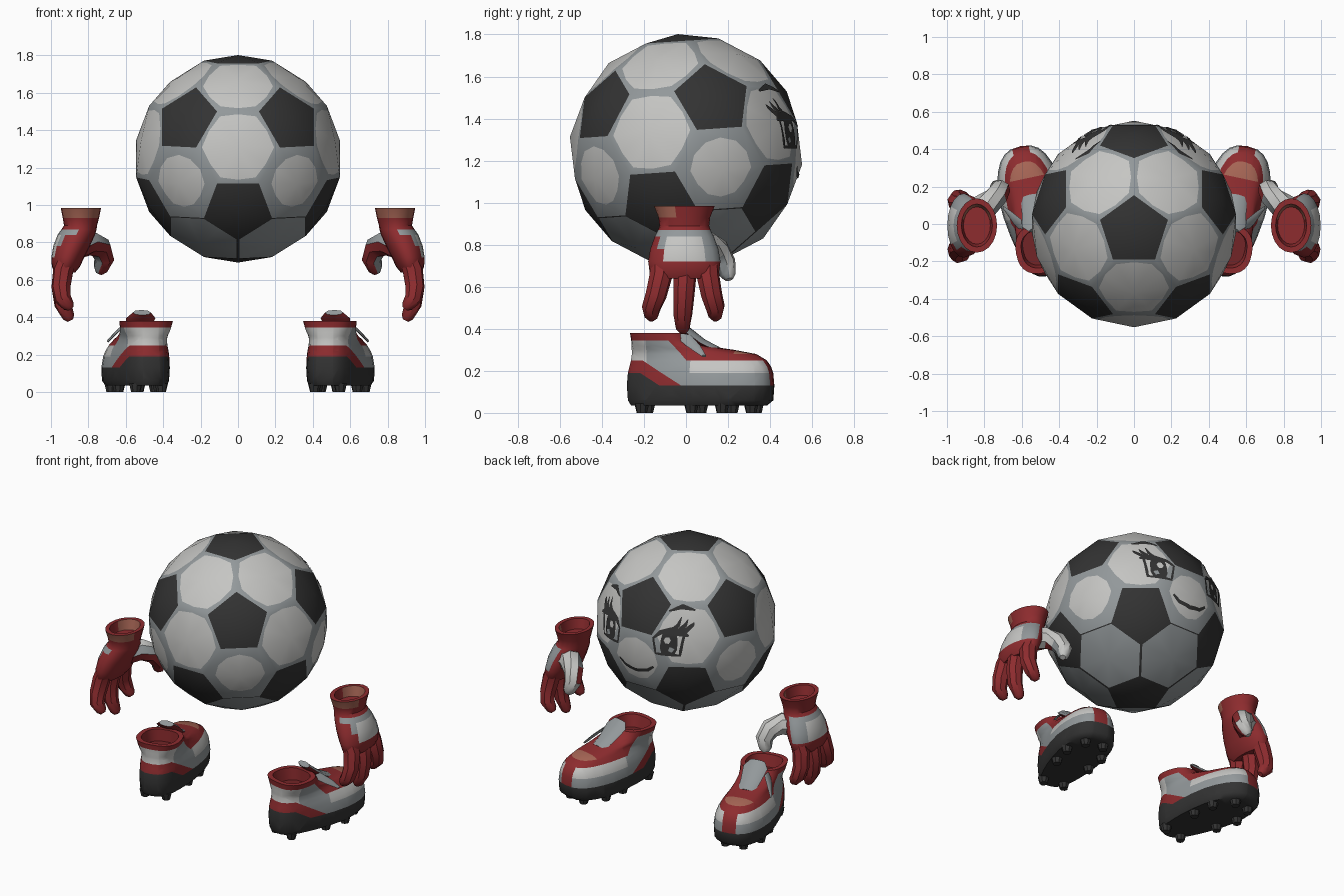
import bpy, bmesh, math
from mathutils import Vector, Matrix
from mathutils.bvhtree import BVHTree

if "Cube" in bpy.data.objects:
    bpy.data.objects.remove(bpy.data.objects["Cube"])

COLOURS = {"light_grey": (.56, .56, .545), "mid_grey": (.29, .315, .325), "black": (.033, .033, .033),
           "red": (.27, .025, .028), "salmon": (.38, .13, .09), "dark_red": (.17, .018, .02)}
NAMES = list(COLOURS)
LIGHT, GREY, BLACK, RED, SALMON, DEEP = range(6)
MATS = []
for key, rgb in COLOURS.items():
    m = bpy.data.materials.new(key)
    m.use_nodes = True
    m.diffuse_color = (*rgb, 1)
    bsdf = m.node_tree.nodes["Principled BSDF"]
    bsdf.inputs["Base Color"].default_value = (*rgb, 1)
    bsdf.inputs["Roughness"].default_value = .8
    MATS.append(m)


def finish(name, bm, rule=None, angle=40, recalc=True):
    """Turn a bmesh into an object; rule(centre, normal) picks the colour."""
    if recalc:
        bmesh.ops.recalc_face_normals(bm, faces=bm.faces[:])
    bm.normal_update()
    for f in bm.faces:
        f.smooth = True
        if rule is not None:
            f.material_index = rule(f.calc_center_median(), f.normal) if callable(rule) else rule
    me = bpy.data.meshes.new(name)
    bm.to_mesh(me)
    bm.free()
    me.set_sharp_from_angle(angle=math.radians(angle))
    for m in MATS:
        me.materials.append(m)
    ob = bpy.data.objects.new(name, me)
    bpy.context.collection.objects.link(ob)
    return ob


def loft(name, rings, rule, xf=Matrix(), angle=40, cuts=()):
    """Skin closed rings, capped at both ends; cuts are colour edges; the rule sees local space."""
    bm = bmesh.new()
    rows = [[bm.verts.new(p) for p in r] for r in rings]
    n = len(rows[0])
    for a, b in zip(rows, rows[1:]):
        for i in range(n):
            j = (i + 1) % n
            bm.faces.new((a[i], a[j], b[j], b[i]))
    bm.faces.new(rows[0])
    bm.faces.new(rows[-1])
    for co, no in cuts:
        bmesh.ops.bisect_plane(bm, geom=bm.verts[:] + bm.edges[:] + bm.faces[:], dist=1e-4,
                               plane_co=co, plane_no=no)
    ob = finish(name, bm, rule, angle)
    ob.data.transform(xf)
    if xf.determinant() < 0:
        ob.data.flip_normals()
    return ob


def ellipse(c, u, v, n=12):
    return [Vector(c) + u * math.cos(t) + v * math.sin(t)
            for t in (2 * math.pi * i / n for i in range(n))]


def tube(name, path, radii, rule, xf):
    """Round tapering tube with a blunt tip."""
    pts = [Vector(p) for p in path]
    pts.append(pts[-1] + (pts[-1] - pts[-2]).normalized() * radii[-1] * .6)
    radii = list(radii) + [radii[-1] * .5]
    rings = []
    for i, p in enumerate(pts):
        d = (pts[min(i + 1, len(pts) - 1)] - pts[max(i - 1, 0)]).normalized()
        u = d.cross(Vector((1, .2, 0))).normalized()
        rings.append(ellipse(p, u * radii[i], d.cross(u) * radii[i], 8))
    return loft(name, rings, rule, xf)


# Ball: truncated icosahedron with every panel's centre raised to the sphere
R, CENTRE = .556, Vector((0, 0, 1.247))
tilt = Matrix.Rotation(math.radians(4), 3, 'X')
ico = [Vector((0, 0, 1)), Vector((0, 0, -1))]
for sign, start in ((1, 90), (-1, 54)):
    for k in range(5):
        a = math.radians(start + 72 * k)
        ico.append(Vector((2 * math.cos(a), 2 * math.sin(a), sign)) / math.sqrt(5))
ico = [tilt @ v for v in ico]
near = [[j for j in range(12) if j != i and ico[i].dot(ico[j]) > .4] for i in range(12)]

ball = bmesh.new()
corner = {(i, j): ball.verts.new(CENTRE + (ico[i] * 2 + ico[j]).normalized() * R)
          for i in range(12) for j in near[i]}


def panel(keys, axis, inner, outer=None, sizes=None):
    """Fan of faces to a raised centre; sizes (corner, mid-edge, lower scale) add a rounded border."""
    u = axis.orthogonal().normalized()
    w = axis.cross(u)
    rim = sorted((corner[k] for k in keys),
                 key=lambda v: math.atan2((v.co - CENTRE).dot(w), (v.co - CENTRE).dot(u)))
    apex = ball.verts.new(CENTRE + axis * R)
    n, ring = len(rim), rim
    if sizes:
        ring = []
        for i, v in enumerate(rim):
            middle = (v.co + rim[(i + 1) % n].co) / 2
            for p, s in ((v.co, sizes[0]), (middle, sizes[1])):
                s *= sizes[2] if p.z < apex.co.z - .03 else 1
                ring.append(ball.verts.new(apex.co.lerp(p, s)))
        for i in range(n):
            j = (i + 1) % n
            ball.faces.new((rim[i], rim[j], ring[2 * j], ring[2 * i + 1], ring[2 * i])).material_index = outer
    for i in range(len(ring)):
        ball.faces.new((ring[i], ring[(i + 1) % len(ring)], apex)).material_index = inner


for i in range(12):
    panel([(i, j) for j in near[i]], ico[i], BLACK)
for i in range(12):
    for j in near[i]:
        for k in near[j]:
            if i < j < k and k in near[i]:
                axis = (ico[i] + ico[j] + ico[k]).normalized()
                keys = [(i, j), (j, i), (j, k), (k, j), (i, k), (k, i)]
                if axis.z > .05:
                    panel(keys, axis, LIGHT, GREY, (.86, .92, .97))
                elif axis.z > -.4:
                    panel(keys, axis, LIGHT, GREY, (.68, .78, .88))
                else:
                    panel(keys, axis, GREY, BLACK, (.965, .965, 1))
ball.normal_update()
tree = BVHTree.FromBMesh(ball)
finish("ball", ball)


# Painted face: strokes of (x, z, half width) laid onto the ball
def stroke(name, pts, colour, side=1, lift=.005, steps=4):
    path = []
    for a, b in zip(pts, pts[1:]):
        path += [Vector(a).lerp(Vector(b), s / steps) for s in range(steps)]
    path.append(Vector(pts[-1]))
    bm = bmesh.new()
    rows = []
    for i, p in enumerate(path):
        d = path[min(i + 1, len(path) - 1)] - path[max(i - 1, 0)]
        across = Vector((-d.y, d.x)).normalized() * p.z
        row = []
        for s in (-1, -.5, 0, .5, 1):
            q = Vector((p.x, p.y)) + across * s
            hit, normal, _, _ = tree.ray_cast(Vector((q.x * side, 2, q.y)), Vector((0, -1, 0)))
            row.append(bm.verts.new(hit + (hit - CENTRE).normalized() * lift))
        rows.append(row)
    for a, b in zip(rows, rows[1:]):
        for i in range(4):
            f = bm.faces.new((a[i], a[i + 1], b[i + 1], b[i]))
            f.normal_update()
            if f.normal.y < 0:
                f.normal_flip()
    finish(name, bm, colour, recalc=False)


stroke("mouth", [(-.125, 1.17, .007), (-.08, 1.135, .011), (0, 1.12, .012), (.08, 1.135, .011), (.125, 1.17, .007)], BLACK)
for side, tag in ((1, "left"), (-1, "right")):
    stroke(tag + "_iris", [(.215, 1.265, .035), (.215, 1.3, .048), (.215, 1.35, .048), (.215, 1.4, .04)], BLACK, side)
    stroke(tag + "_eye_glint", [(.205, 1.335, .01), (.205, 1.355, .02), (.205, 1.375, .01)], LIGHT, side, .008)
    stroke(tag + "_eye_shine", [(.225, 1.285, .012), (.235, 1.31, .015)], GREY, side, .008)
    stroke(tag + "_upper_lid", [(.12, 1.36, .005), (.16, 1.4, .014), (.22, 1.415, .02), (.28, 1.405, .02), (.32, 1.39, .004)], BLACK, side)
    stroke(tag + "_lower_lid", [(.125, 1.36, .006), (.14, 1.265, .008), (.28, 1.265, .008), (.295, 1.39, .008)], BLACK, side)
    stroke(tag + "_eyebrow", [(.18, 1.525, .004), (.24, 1.55, .014), (.31, 1.53, .004)], BLACK, side)
    for k in range(3):
        x = .22 + .035 * k
        stroke(tag + "_eyelash", [(x, 1.41, .016), (x + .03, 1.45, .011), (x + .035, 1.495 - .015 * k, .002)], BLACK, side)


# Gloves
def glove_colour(c, n):
    if c.z > .925:
        if n.z > .9 and c.z < .95:
            return DEEP
        return SALMON if n.y < -.3 and n.z < .5 and c.z > .935 else RED
    if .72 < c.z < .87 and n.x > -.1 and c.y + (c.z - .8) * .5 > -.11:
        return GREY if abs(c.y) > .09 or c.z > .845 else LIGHT
    return RED


def thumb_colour(c, n):
    return LIGHT if n.y > .1 or n.z > .75 else GREY if n.x > .5 or c.z > .8 else RED


X, Y, Z = Vector((1, 0, 0)), Vector((0, 1, 0)), Vector((0, 0, 1))
PALM = [(.64, .925, .055, .14), (.67, .92, .075, .165), (.72, .91, .088, .172), (.78, .89, .098, .162),
        (.84, .865, .1, .14), (.87, .85, .094, .125), (.89, .842, .088, .118), (.93, .84, .097, .123),
        (.985, .84, .108, .145), (.985, .84, .083, .115), (.92, .84, .072, .1)]
FINGERS = [("outer", -.12, -.165, .06), ("middle", -.005, -.015, 0), ("inner", .105, .14, .06)]


# Boot outline: egg shaped slice at one height
def slice_(z, back, front, heel, ball_w, n=28):
    mid, half = (back + front) / 2, (front - back) / 2
    pts = []
    for i in range(n):
        t = 2 * math.pi * i / n
        c, s = math.cos(t), math.sin(t)
        y = mid + half * math.copysign(abs(c) ** .8, c)
        k = min(max((y + .2) / .4, 0), 1)
        w = heel + (ball_w - heel) * k * k * (3 - 2 * k)
        pts.append(Vector((w * math.copysign(abs(s) ** .75, s), y, z)))
    return pts


BOOT = [(.035, -.265, .39, .125, .155), (.06, -.28, .42, .137, .172), (.13, -.285, .425, .142, .175),
        (.19, -.28, .42, .14, .165), (.22, -.272, .41, .138, .153), (.25, -.265, .39, .133, .136),
        (.28, -.26, .34, .13, .115), (.3, -.26, .23, .128, .108), (.32, -.26, .09, .13, .112),
        (.345, -.26, .03, .135, .12), (.38, -.265, 0, .142, .128), (.38, -.235, -.03, .112, .1),
        (.3, -.22, -.03, .1, .1)]
HEEL, FRONT = Vector((0, .06, .1)), Vector((0, .095, .09))   # slanted colour edges
CUTS = [((0, -.2, .19), HEEL), ((0, -.19, .25), HEEL), ((0, -.06, .345), FRONT),
        ((.045, 0, 0), X), ((-.045, 0, 0), X), ((0, .25, 0), Y), ((0, .36, 0), Y), ((0, .05, 0), Y),
        ((0, -.17, 0), Y)]


def boot_colour(c, n):
    if c.z < .13 or c.z < .19 and (c - Vector((0, -.2, .19))).dot(HEEL) < 0:
        return BLACK
    toward_axis = c.x * n.x + (c.y + .13) * n.y
    if c.z > .29 and c.y < 0 and (toward_axis < -.02 or n.z > .95):
        return RED if n.z < .95 or c.z > .35 else DEEP
    if c.z > .345:
        return RED
    if c.z < .25 and (c - Vector((0, -.19, .25))).dot(HEEL) < 0:
        return RED
    if c.y < -.17:
        return LIGHT
    if c.y > .36 and abs(c.x) < .045:
        return RED
    if c.z > .25 and (c - Vector((0, -.06, .345))).dot(FRONT) > 0:
        return SALMON if c.y > .25 and c.z > .28 else RED
    return LIGHT if c.y > .05 and c.z > .19 else GREY


def tongue_colour(c, n):
    return RED if n.y < -.1 and c.z < .41 else GREY


STUDS = [(.07, -.2), (.11, .05), (.12, .2), (.06, .33)]

for side, tag in ((1, "left"), (-1, "right")):
    flip = Matrix.Diagonal((side, 1, 1, 1))
    loft(tag + "_glove", [ellipse((cx, -.008, z), X * rx, Y * ry, 20) for z, cx, rx, ry in PALM],
         glove_colour, flip)
    for name, y0, y1, up in FINGERS:
        tube(f"{tag}_{name}_finger",
             [(.91, y0, .72), (.935, y0, .65), (.947, (y0 + y1) / 2, .56), (.937, y1, .47 + up / 2), (.905, y1, .4 + up)],
             (.05, .055, .051, .046, .033), RED, flip)
    tube(tag + "_thumb", [(.87, .05, .78), (.79, .1, .8), (.735, .15, .77), (.715, .185, .71), (.735, .2, .655)],
         (.075, .07, .062, .054, .038), thumb_colour, flip)

    # Boots, turned slightly outward
    place = flip @ Matrix.Translation((.52, 0, 0)) @ Matrix.Rotation(math.radians(-12), 4, 'Z')
    loft(tag + "_boot", [slice_(*r) for r in BOOT], boot_colour, place, 50, CUTS)
    for x, y in STUDS:
        for sx in (x, -x):
            loft(tag + "_boot_stud", [ellipse((sx, y, z), X * r, Y * r, 8) for z, r in ((0, .025), (.045, .036))],
                 BLACK, place)
    # Tongue slab rising out of the lacing, and a loose side flap
    slabs = [(.15, .3, .055), (.08, .335, .065), (0, .395, .08), (-.03, .425, .05)]
    loft(tag + "_boot_tongue", [ellipse((0, y, z), X * w, Vector((0, .012, .014)), 8) for y, z, w in slabs],
         tongue_colour, place)
    flap = [((.075, 0, .37), .04), ((.12, .06, .32), .035), ((.155, .12, .27), .012)]
    loft(tag + "_boot_flap", [ellipse(c, Y * w, Vector((.004, 0, .005)), 6) for c, w in flap], GREY, place)
